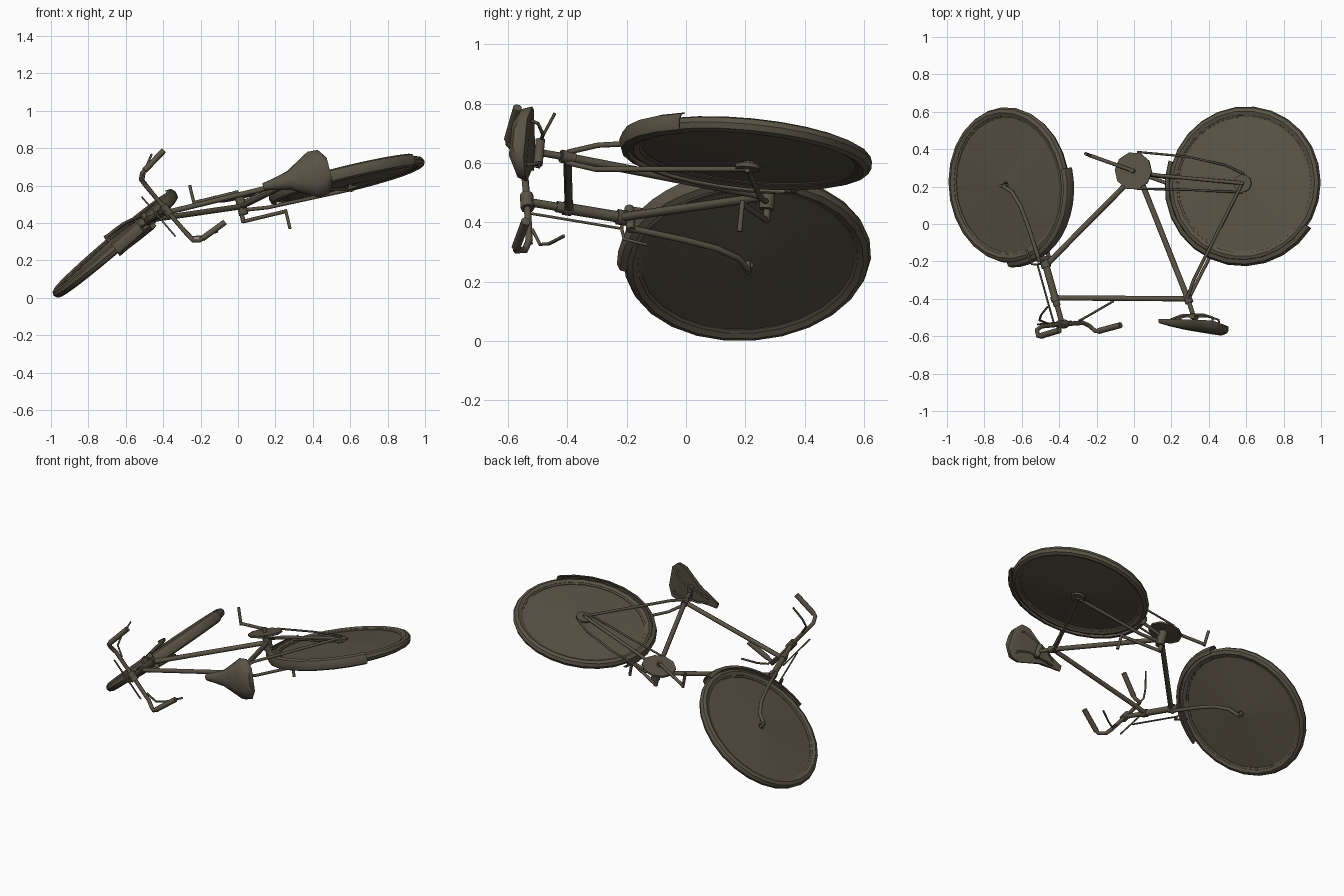
import bpy, bmesh, math
from mathutils import Vector, Matrix

if "Cube" in bpy.data.objects:
    bpy.data.objects.remove(bpy.data.objects["Cube"])

mat = bpy.data.materials.new("dark bronze")
mat.diffuse_color = (0.10, 0.087, 0.06, 1)
mat.use_nodes = True
mat.node_tree.nodes["Principled BSDF"].inputs["Base Color"].default_value = mat.diffuse_color

# --- frame plane (leaning) : x, y seen from above, h = offset sideways
N = Vector((-0.243, 0.098, 1)).normalized()
def P(x, y, h=0):
    return Vector((x, y, 0.51 + 0.243 * x - 0.098 * y)) + N * h

# --- steered front end : u up the steering axis, f forward, s sideways
O = P(-0.477, -0.2)
A = (P(-0.382, -0.54) - O).normalized()
M = Vector((-0.65, -0.05, 0.76))
M = (M - A * M.dot(A)).normalized()
FW = A.cross(M)
def F(u, f, s=0):
    return O + A * u + FW * f + M * s

def tube(name, pts, r, res=2):
    cu = bpy.data.curves.new(name, 'CURVE')
    cu.dimensions = '3D'
    cu.bevel_depth, cu.bevel_resolution, cu.use_fill_caps = r, res, True
    sp = cu.splines.new('POLY')
    sp.points.add(len(pts) - 1)
    for q, p in zip(sp.points, pts):
        q.co = (*p, 1)
    cu.materials.append(mat)
    ob = bpy.data.objects.new(name, cu)
    bpy.context.collection.objects.link(ob)

def finish(name, bm, angle=40):
    bmesh.ops.remove_doubles(bm, verts=bm.verts, dist=1e-5)
    bmesh.ops.recalc_face_normals(bm, faces=bm.faces)
    me = bpy.data.meshes.new(name)
    bm.to_mesh(me)
    bm.free()
    me.shade_smooth()
    me.set_sharp_from_angle(angle=math.radians(angle))
    me.materials.append(mat)
    bpy.context.collection.objects.link(bpy.data.objects.new(name, me))

def loft(name, rings, angle=40, wrap=False):
    bm = bmesh.new()
    vs = [[bm.verts.new(p) for p in ring] for ring in rings]
    k = len(vs[0])
    for i in range(len(vs) - (0 if wrap else 1)):
        a, b = vs[i], vs[(i + 1) % len(vs)]
        for j in range(k):
            bm.faces.new((a[j], a[(j + 1) % k], b[(j + 1) % k], b[j]))
    if not wrap:
        bm.faces.new(vs[0])
        bm.faces.new(vs[-1])
    finish(name, bm, angle)

def lathe(name, c, n, prof, a0=0, a1=360, seg=26):
    """Turn a closed (radius, offset) profile about axis n through c."""
    X = Vector((1, 0, 0))
    X = (X - n * X.dot(n)).normalized()
    Y = n.cross(X)
    full = a1 - a0 == 360
    rings = []
    for i in range(seg if full else seg + 1):
        t = math.radians(a0 + (a1 - a0) * i / seg)
        d = X * math.cos(t) + Y * math.sin(t)
        rings.append([c + d * r + n * h for r, h in prof])
    loft(name, rings, 40, full)

TYRE = [(0.391 + 0.027 * math.cos(i * math.pi / 4), 0.027 * math.sin(i * math.pi / 4)) for i in range(8)]
DISC = [(0.372, 0.009), (0.018, 0.03), (0.018, -0.03), (0.372, -0.009)]
RIM = [(0.376, 0.02), (0.362, 0.013), (0.362, -0.013), (0.376, -0.02)]
GUARD = [(0.41, -0.037), (0.432, -0.028), (0.441, 0), (0.432, 0.028), (0.41, 0.037),
         (0.408, 0.034), (0.428, 0.025), (0.436, 0), (0.428, -0.025), (0.408, -0.034)]

# wheels and mudguards
R = P(0.592, 0.213)
W = F(-0.459, 0.096)
for nm, c, n, a0, a1 in (("rear", R, N, 162, 326), ("front", W, M, -88, 15)):
    lathe(nm + "_tyre", c, n, TYRE)
    lathe(nm + "_spokes", c, n, DISC)
    lathe(nm + "_rim", c, n, RIM)
    lathe(nm + "_mudguard", c, n, GUARD, a0, a1, 12)
    tube(nm + "_axle", [c - n * 0.068, c + n * 0.068], 0.01)
tube("rear_sprocket", [R + N * 0.04, R + N * 0.052], 0.048, 3)
tube("rear_hub_cover", [R - N * 0.056, R - N * 0.042], 0.045, 2)

# frame tubes
B = P(0.02, 0.275)
S = P(0.288, -0.4)
tube("top_tube", [P(-0.41, -0.395), S], 0.014)
tube("down_tube", [P(-0.465, -0.215), B], 0.015)
tube("seat_tube", [B, S, P(0.297, -0.425)], 0.015)
tube("seat_lug", [P(0.279, -0.378), P(0.297, -0.422)], 0.022)
tube("head_tube", [F(-0.005, 0), F(0.25, 0)], 0.019)
tube("lower_head_lug", [F(0.0, 0), F(0.035, 0)], 0.026)
tube("upper_head_lug", [F(0.195, 0), F(0.225, 0)], 0.024)
tube("bottom_bracket", [B - N * 0.045, B + N * 0.05], 0.027)
for s, side in ((1, "right"), (-1, "left")):
    tube("chain_stay_" + side, [B + N * 0.02 * s, P(0.15, 0.255, 0.04 * s), R + N * 0.055 * s], 0.010)
    tube("seat_stay_" + side, [S + N * 0.018 * s, P(0.33, -0.3, 0.042 * s), R + N * 0.055 * s], 0.009)

# chainwheel, chain, cranks and pedal spindles
C = P(0.01, 0.278)
tube("chainwheel", [C + N * 0.05, C + N * 0.062], 0.102, 3)
tube("upper_chain", [P(0.03, 0.38, 0.056), P(0.3, 0.355, 0.05), P(0.5, 0.31, 0.046), P(0.6, 0.262, 0.046)], 0.006, 1)
tube("lower_chain", [P(0.03, 0.183, 0.056), P(0.3, 0.178, 0.05), P(0.59, 0.165, 0.046)], 0.006, 1)
tube("crank_axle", [C - N * 0.085, C + N * 0.09], 0.013)
for s, side in ((1, "right"), (-1, "left")):
    x, y = 0.01 - 0.225 * s, 0.278 + 0.08 * s
    tube("crank_" + side, [C + N * 0.08 * s, P(x, y, 0.088 * s)], 0.010)
    tube("pedal_" + side, [P(x, y, 0.078 * s), P(x, y, 0.185 * s)], 0.009)

# fork, stem, handlebar, grips and brake parts
tube("fork_crown", [F(-0.012, 0, -0.05), F(-0.012, 0, 0.05)], 0.016)
tube("stem", [F(0.24, 0), F(0.372, 0)], 0.014)
tube("stem_clamp", [F(0.353, 0, -0.03), F(0.353, 0, 0.03)], 0.023)
bar = [(0.09, 0, -0.26), (0.065, -0.03, -0.245)]
half = [(0.353, 0, 0), (0.355, 0, 0.17), (0.372, 0.003, 0.215), (0.408, -0.012, 0.236), (0.418, -0.04, 0.24)]
mir = lambda pts, s: [F(u, f, w * s) for u, f, w in pts]
for s, side in ((1, "right"), (-1, "left")):
    tube("fork_blade_" + side, mir([(-0.01, 0, 0.042), (-0.2, 0.004, 0.05), (-0.32, 0.014, 0.055),
         (-0.41, 0.045, 0.056), (-0.459, 0.096, 0.056)], s), 0.011)
    tube("handlebar_" + side, mir(half, s), 0.012)
    tube("grip_" + side, mir([(0.415, -0.03, 0.239), (0.43, -0.18, 0.252)], s), 0.016)
    tube("brake_lever_" + side, mir([(0.345, -0.01, 0.13), (0.325, -0.02, 0.2), (0.31, -0.07, 0.235),
         (0.29, -0.16, 0.272)], s), 0.006, 1)
    tube("brake_stirrup_" + side, mir([(0.0, 0.055, 0), (-0.005, 0.055, 0.045), (-0.09, 0.065, 0.045)], s), 0.006, 1)
tube("brake_rod", [F(0.33, 0.055), F(0.0, 0.055)], 0.005, 1)
tube("brake_pivot", [F(0.33, 0.05, -0.14), F(0.33, 0.05, 0.14)], 0.005, 1)

# saddle: lofted from narrow nose to wide tail (x, top, bottom, half width)
rings = []
for x, t, b, w in ((0.135, -0.53, -0.511, 0.02), (0.19, -0.546, -0.512, 0.03), (0.27, -0.564, -0.514, 0.05),
                   (0.34, -0.575, -0.52, 0.09), (0.40, -0.584, -0.525, 0.126), (0.455, -0.592, -0.53, 0.122),
                   (0.49, -0.582, -0.542, 0.07)):
    m = b * 0.45 + t * 0.55
    rings.append([P(x, b, w), P(x, m, w * 0.9), P(x, t, w * 0.45), P(x, t, -w * 0.45),
                  P(x, m, -w * 0.9), P(x, b, -w)])
loft("saddle", rings, 50)

# seat post, clamp and saddle wires
tube("seat_post", [S, P(0.322, -0.505)], 0.012)
tube("saddle_clamp", [P(0.32, -0.495, -0.045), P(0.32, -0.495, 0.045)], 0.017)
for s, side in ((1, "right"), (-1, "left")):
    tube("saddle_wire_" + side, [P(0.18, -0.52, 0.012 * s), P(0.26, -0.492, 0.035 * s), P(0.38, -0.488, 0.05 * s),
         P(0.435, -0.505, 0.07 * s), P(0.44, -0.54, 0.08 * s)], 0.006, 1)
